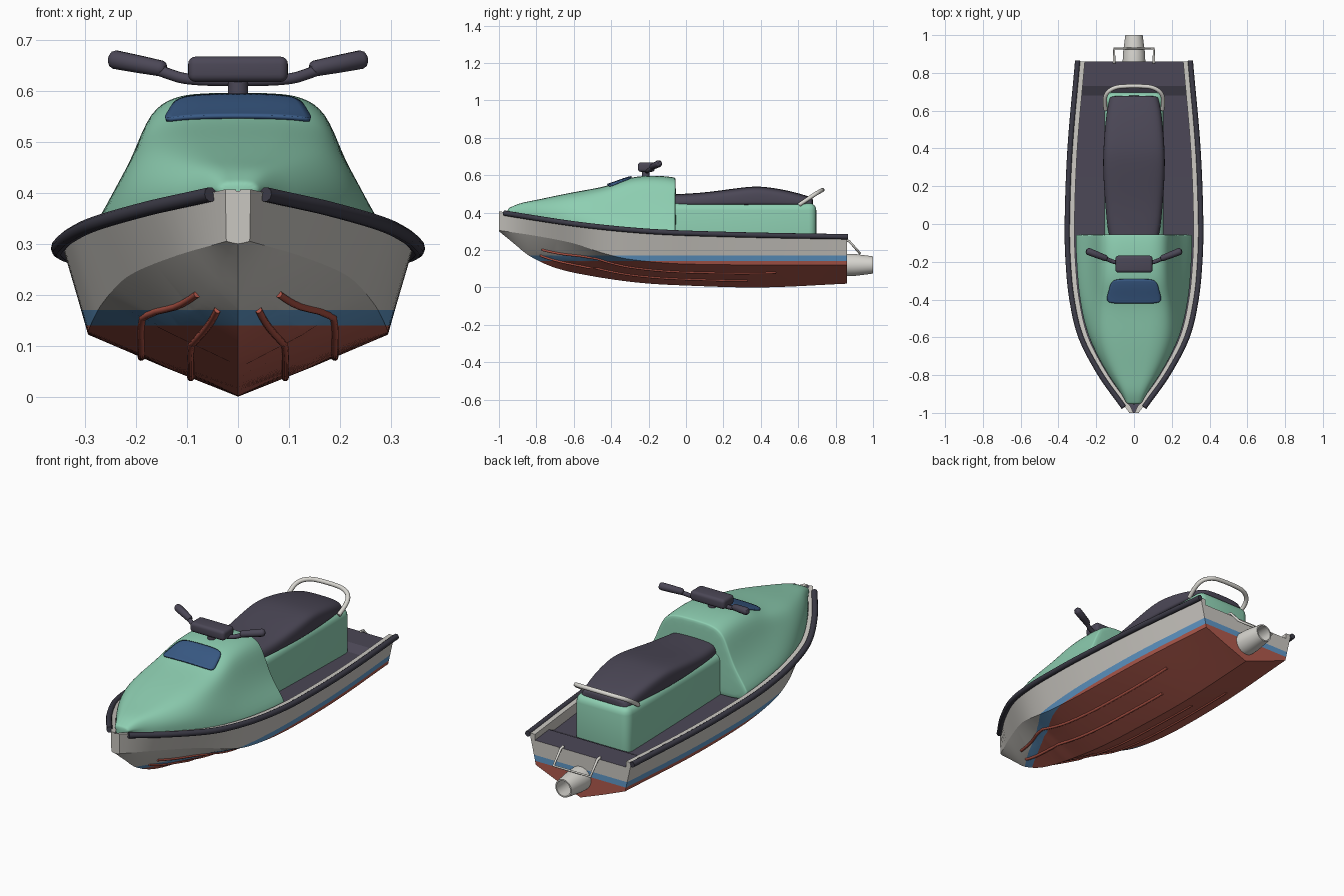
import bpy, bmesh, math
from mathutils import Vector

if "Cube" in bpy.data.objects:
    bpy.data.objects.remove(bpy.data.objects["Cube"])


def mat(name, r, g, b):
    m = bpy.data.materials.new(name)
    m.diffuse_color = [((c / 255 + 0.055) / 1.055) ** 2.4 for c in (r, g, b)] + [1]
    m.use_nodes = True
    m.node_tree.nodes["Principled BSDF"].inputs["Base Color"].default_value = m.diffuse_color
    return m


GREEN = mat("sea_green", 142, 207, 178)
GREY = mat("hull_grey", 202, 199, 193)
LIGHT = mat("light_metal", 216, 214, 208)
DARK = mat("charcoal", 75, 71, 86)
RUBBER = mat("rubber_black", 60, 59, 71)
NAVY = mat("navy_glass", 57, 90, 133)
BLUE = mat("stripe_blue", 96, 152, 200)
RED = mat("bottom_red", 176, 90, 77)
STRAKE = mat("strake_red", 174, 83, 69)


def curve(*pts):
    """Smooth function through (y, value) points."""
    def slope(i):
        a, b = pts[max(i - 1, 0)], pts[min(i + 1, len(pts) - 1)]
        return (b[1] - a[1]) / (b[0] - a[0])

    def f(y):
        y = min(max(y, pts[0][0]), pts[-1][0])
        i = max(k for k in range(len(pts) - 1) if k == 0 or pts[k][0] <= y)
        (y0, v0), (y1, v1) = pts[i], pts[i + 1]
        d = y1 - y0
        t = (y - y0) / d
        return (v0 * (1 + 2 * t) * (1 - t) ** 2 + slope(i) * d * t * (1 - t) ** 2
                + v1 * t * t * (3 - 2 * t) + slope(i + 1) * d * t * t * (t - 1))
    return f


def finish(name, bm, mats, smooth=35):
    bmesh.ops.recalc_face_normals(bm, faces=bm.faces)
    me = bpy.data.meshes.new(name)
    bm.to_mesh(me)
    bm.free()
    for m in mats:
        me.materials.append(m)
    me.shade_smooth()
    if smooth:
        me.set_sharp_from_angle(angle=math.radians(smooth))
    ob = bpy.data.objects.new(name, me)
    bpy.context.collection.objects.link(ob)
    return ob


def loft(rings):
    bm = bmesh.new()
    vs = [[bm.verts.new(p) for p in r] for r in rings]
    n = len(vs[0])
    for a, b in zip(vs, vs[1:]):
        for i in range(n):
            bm.faces.new((a[i], a[(i + 1) % n], b[(i + 1) % n], b[i]))
    bm.faces.new(vs[0])
    bm.faces.new(vs[-1])
    bmesh.ops.recalc_face_normals(bm, faces=bm.faces)
    return bm


def mirrored(y, half):
    """Closed ring from a half section running top centre to bottom centre."""
    return [(x, y, z) for x, z in half] + [(-x, y, z) for x, z in half[-2:0:-1]]


def tube(name, pts, r, m, nurbs=True, radii=None):
    cu = bpy.data.curves.new(name, 'CURVE')
    cu.dimensions, cu.bevel_depth, cu.bevel_resolution = '3D', r, 3
    cu.use_fill_caps = True
    sp = cu.splines.new('NURBS' if nurbs else 'POLY')
    sp.points.add(len(pts) - 1)
    for i, p in enumerate(pts):
        sp.points[i].co = (*p, 1)
        sp.points[i].radius = radii[i] if radii else 1
    if nurbs:
        sp.order_u, sp.use_endpoint_u, sp.resolution_u = 3, True, 8
    sp.use_smooth = True
    cu.materials.append(m)
    ob = bpy.data.objects.new(name, cu)
    bpy.context.collection.objects.link(ob)
    return ob


def box(name, x, y, z, m, bevel):
    bm = bmesh.new()
    bmesh.ops.create_cube(bm, size=1)
    for v in bm.verts:
        v.co = [lo + (c + 0.5) * (hi - lo) for c, (lo, hi) in zip(v.co, (x, y, z))]
    bmesh.ops.bevel(bm, geom=bm.edges[:], offset=bevel, segments=4, profile=0.5, affect='EDGES')
    return finish(name, bm, [m])


def subsurf(ob, levels=2):
    mod = ob.modifiers.new("smooth", 'SUBSURF')
    mod.levels = mod.render_levels = levels


# hull lines
keel = curve((-1, .30), (-.92, .235), (-.84, .17), (-.7, .105), (-.5, .06), (-.25, .025), (0, .01), (.4, 0), (.86, .02))
chine_z = curve((-1, .305), (-.8, .275), (-.6, .235), (-.45, .185), (-.3, .15), (0, .125), (.86, .12))
chine_x = curve((-1, .023), (-.8, .126), (-.6, .218), (-.45, .265), (-.3, .285), (0, .295), (.4, .288), (.86, .255))
sheer_x = curve((-1, .025), (-.95, .06), (-.8, .167), (-.6, .272), (-.4, .32), (-.2, .34), (0, .345), (.4, .33), (.86, .29))
sheer_z = curve((-1, .407), (-.8, .375), (-.6, .345), (-.4, .322), (-.2, .305), (0, .295), (.4, .284), (.86, .276))


def inner(y):
    return max(sheer_x(y) - .03, .004)


def floor(y):
    return sheer_z(y) - min(.054, max(.03, .03 + (.73 - y) * .48), .003 + (y + 1) * .8)


def mid_z(y):
    k = keel(y)
    return k + (chine_z(y) - k) * (.42 if y < -.5 else .48)


def bottom_z(x, y):
    c, m = chine_x(y), mid_z(y)
    if x < c / 2:
        return keel(y) + (m - keel(y)) * x / (c / 2)
    return m + (chine_z(y) - m) * (x - c / 2) / (c / 2)


# hull with painted bands by height and a dark foot deck
ys = sorted([-1 + 1.86 * i / 60 for i in range(61)] + [.68, .73])
bm = loft([mirrored(y, [(0, floor(y)), (inner(y), floor(y)), (inner(y), sheer_z(y)), (sheer_x(y), sheer_z(y)),
                        (chine_x(y), chine_z(y)), (chine_x(y) / 2, mid_z(y)), (0, keel(y))]) for y in ys])
for h in (.14, .17):
    bmesh.ops.bisect_plane(bm, geom=bm.verts[:] + bm.edges[:] + bm.faces[:], plane_co=(0, 0, h), plane_no=(0, 0, 1))
for f in bm.faces:
    c = f.calc_center_median()
    f.material_index = 1 if c.z < .14 else 2 if c.z < .17 else 0
    if f.normal.z > .7 and c.z < sheer_z(c.y) - .015:
        f.material_index = 3
finish("hull", bm, [GREY, RED, BLUE, DARK], 12)

# rubber bumpers and bottom strakes, both sides
for s, side in ((1, "left"), (-1, "right")):
    path = [-.97 + (.865 + .97) * i / 50 for i in range(51)]
    tube("bumper_" + side, [(s * (sheer_x(y) + .008), y, sheer_z(y) - .005) for y in path], .0145, RUBBER, False)
    for name, a, line, end in (
            ("outer", -.77, curve((-.77, .08), (-.64, .125), (-.5, .183), (-.42, .19), (-.3, .19), (.48, .19)), .48),
            ("inner", -.78, curve((-.78, .04), (-.6, .072), (-.5, .089), (-.42, .093), (-.3, .093), (.33, .093)), .33)):
        path = [a + (end - a) * i / 30 for i in range(31)]
        tube(f"{name}_strake_{side}", [(s * line(y), y, bottom_z(line(y), y)) for y in path], .007, STRAKE, False)

# front cowl
top = curve((-.955, .42), (-.9, .447), (-.8, .468), (-.6, .51), (-.42, .543), (-.3, .588), (-.2, .598), (-.1, .594), (-.05, .585))
wa = curve((-.95, .016), (-.88, .037), (-.75, .085), (-.6, .115), (-.45, .135), (-.3, .128), (-.05, .123))
wb = curve((-.95, .03), (-.88, .06), (-.75, .125), (-.6, .175), (-.45, .185), (-.3, .175), (-.05, .173))
wc = curve((-.95, .037), (-.88, .074), (-.75, .155), (-.6, .215), (-.45, .218), (-.3, .205), (-.05, .204))
wd = curve((-.95, .04), (-.88, .08), (-.75, .168), (-.6, .234), (-.45, .254), (-.3, .246), (-.05, .243))
rings = []
for y in (-.955, -.942, -.9, -.85, -.8, -.7, -.6, -.5, -.42, -.36, -.3, -.22, -.15, -.09, -.06, -.054):
    b, e = sheer_z(y) - .003, inner(y) - .001
    h = top(y) - b
    rings.append(mirrored(y, [(0, top(y)), (wa(y) * .6, top(y) - .001), (wa(y), b + h * .975), (wb(y), b + h * .88),
                              (wc(y), b + h * .6), (wd(y), b + h * .3), (e, b), (e, floor(y) - .005), (0, floor(y) - .005)]))
cowl = finish("cowl", loft(rings), [GREEN], 0)
subsurf(cowl)

# windscreen plate laid on the cowl
bm = bmesh.new()
bmesh.ops.create_grid(bm, x_segments=20, y_segments=12, size=1)
for v in bm.verts:
    u, w = v.co.x, v.co.y
    u, w = u * (1 - .1 * w ** 6), w * (1 - .12 * u ** 6)
    v.co = (u * (.133 - .016 * w), -.355 + .064 * w, .7)
screen = finish("windscreen", bm, [NAVY], 0)
sw = screen.modifiers.new("lay", 'SHRINKWRAP')
sw.target, sw.wrap_method, sw.wrap_mode = cowl, 'PROJECT', 'ABOVE_SURFACE'
sw.use_project_z, sw.use_negative_direction, sw.use_positive_direction = True, True, False
sw.offset = .005
so = screen.modifiers.new("thickness", 'SOLIDIFY')
so.thickness, so.offset = .008, 0

# seat base and cushion
box("seat_base", (-.156, .156), (-.12, .697), (.17, .452), GREEN, .04)
seat_top = curve((-.07, .498), (.1, .508), (.25, .528), (.38, .542), (.5, .527), (.6, .505), (.68, .478))
seat_w = curve((-.07, .13), (0, .143), (.3, .164), (.5, .155), (.62, .14), (.68, .125))
rings = []
for y in (-.07, -.06, 0, .1, .2, .3, .38, .46, .54, .62, .665, .68):
    w, t = seat_w(y), seat_top(y)
    rings.append(mirrored(y, [(0, t), (w * .65, t - .002), (w * .92, t - .012), (w, t - .035), (w, .447), (w * .96, .44), (0, .44)]))
subsurf(finish("seat", loft(rings), [DARK], 0))

# arched grab rail behind the seat
arc = [(.15, .605, .442), (.157, .645, .468), (.148, .695, .502), (.10, .725, .518), (.04, .73, .521)]
tube("grab_rail", arc + [(-x, y, z) for x, y, z in reversed(arc)], .011, LIGHT)

# steering: post, pad, bar and grips
bm = bmesh.new()
bmesh.ops.create_cone(bm, cap_ends=True, segments=24, radius1=.021, radius2=.019, depth=.06)
post = finish("steering_post", bm, [DARK])
post.location = (0, -.215, .60)
box("handlebar_pad", (-.098, .098), (-.257, -.168), (.618, .668), DARK, .015)
tube("handlebar", [(-.18, -.17, .65), (-.14, -.187, .635), (-.10, -.205, .622), (0, -.21, .62), (.10, -.205, .622),
                   (.14, -.187, .635), (.18, -.17, .65)], .011, DARK)
for s, side in ((1, "left"), (-1, "right")):
    a, b = Vector((s * .143, -.184, .643)), Vector((s * .252, -.141, .664))
    stops = (0, .02, .08, .5, .9, .97, 1)
    tube("grip_" + side, [a.lerp(b, t) for t in stops], .019, DARK, False, (.5, .7, .85, .95, 1, .8, .5))

# jet nozzle, hollow at the back
rings = [[(r * math.cos(i * math.tau / 32), y, .12 + r * math.sin(i * math.tau / 32)) for i in range(32)]
         for y, r in ((.85, .06), (.90, .059), (1.0, .046), (1.0, .039), (.88, .046))]
finish("jet_nozzle", loft(rings), [LIGHT])

# stern step rail
tube("step_rail", [(-.105, .85, .252), (-.105, .872, .248), (-.105, .93, .182), (.105, .93, .182), (.105, .872, .248),
                   (.105, .85, .252)], .0065, LIGHT, False)
